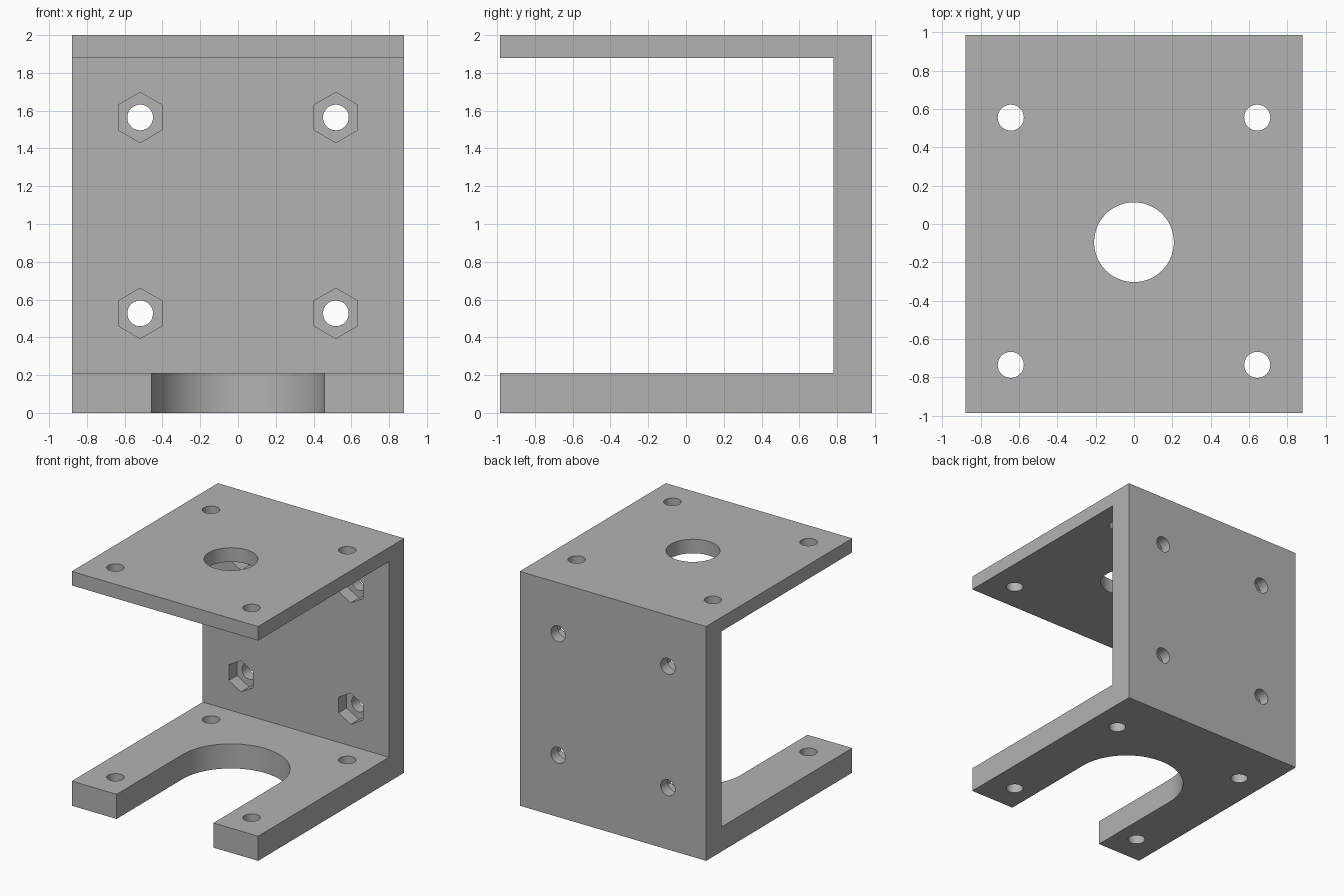
import bpy, bmesh, math
from mathutils import Matrix, Vector

if "Cube" in bpy.data.objects:
    bpy.data.objects.remove(bpy.data.objects["Cube"])

W, D, H = 0.88, 0.985, 2.0           # half width, half depth, height
FLOOR, ROOF, WALL = 0.21, 1.88, 0.78  # inner faces of the three plates
BORE_Y = -0.095
HOLE_R = 0.068

grey = bpy.data.materials.new("plain grey")
grey.use_nodes = True
colour = (0.45, 0.45, 0.45, 1)
grey.diffuse_color = colour
grey.node_tree.nodes["Principled BSDF"].inputs["Base Color"].default_value = colour


def extrude(name, outline, direction):
    """Closed solid from an outline swept along a direction."""
    bm = bmesh.new()
    face = bm.faces.new([bm.verts.new(p) for p in outline])
    swept = bmesh.ops.extrude_face_region(bm, geom=[face])["geom"]
    bmesh.ops.translate(bm, vec=Vector(direction),
                        verts=[v for v in swept if isinstance(v, bmesh.types.BMVert)])
    bmesh.ops.recalc_face_normals(bm, faces=bm.faces)
    mesh = bpy.data.meshes.new(name)
    bm.to_mesh(mesh)
    bm.free()
    obj = bpy.data.objects.new(name, mesh)
    bpy.context.collection.objects.link(obj)
    mesh.materials.append(grey)
    return obj


def ring(radius, sides, centre, upright=True):
    """Regular polygon in the xy plane, or in the xz plane when not upright."""
    points = []
    for i in range(sides):
        a = math.pi / 2 + math.tau * i / sides
        u, v = radius * math.cos(a), radius * math.sin(a)
        points.append(Vector(centre) + Vector((u, v, 0) if upright else (u, 0, v)))
    return points


# C-shaped bracket body
profile = [(-D, 0), (D, 0), (D, H), (-D, H), (-D, ROOF),
           (WALL, ROOF), (WALL, FLOOR), (-D, FLOOR)]
bracket = extrude("bracket", [(-W, y, z) for y, z in profile], (2 * W, 0, 0))

cutters = []

# Screw holes through roof and floor
for x in (-0.643, 0.643):
    for y in (-0.735, 0.555):
        cutters.append(extrude("screw_hole", ring(HOLE_R, 48, (x, y, -0.1)), (0, 0, 2.2)))

# Central bore in the roof
cutters.append(extrude("roof_bore", ring(0.208, 96, (0, BORE_Y, 1.8)), (0, 0, 0.3)))

# Round-ended slot in the floor, open at the front
slot_r = 0.457
arc = [(slot_r * math.cos(math.pi * i / 48), BORE_Y + slot_r * math.sin(math.pi * i / 48), -0.1)
       for i in range(49)]
slot = arc + [(-slot_r, -1.2, -0.1), (slot_r, -1.2, -0.1)]
cutters.append(extrude("floor_slot", slot, (0, 0, 0.5)))

# Bolt holes with hexagonal nut pockets in the back wall
for x in (-0.518, 0.518):
    for z in (0.527, 1.564):
        cutters.append(extrude("bolt_hole", ring(HOLE_R, 48, (x, 0.6, z), False), (0, 0.6, 0)))
        cutters.append(extrude("nut_pocket", ring(0.133, 6, (x, 0.6, z), False), (0, 0.29, 0)))

bpy.context.view_layer.objects.active = bracket
for cutter in cutters:
    cutter.hide_render = True
    cut = bracket.modifiers.new(cutter.name, "BOOLEAN")
    cut.operation = "DIFFERENCE"
    cut.solver = "EXACT"
    cut.object = cutter
    bpy.ops.object.modifier_apply(modifier=cut.name)
    bpy.data.objects.remove(cutter)

# Smooth bores, crisp edges
bpy.ops.object.select_all(action="DESELECT")
bracket.select_set(True)
bpy.ops.object.shade_smooth_by_angle(angle=math.radians(30))
